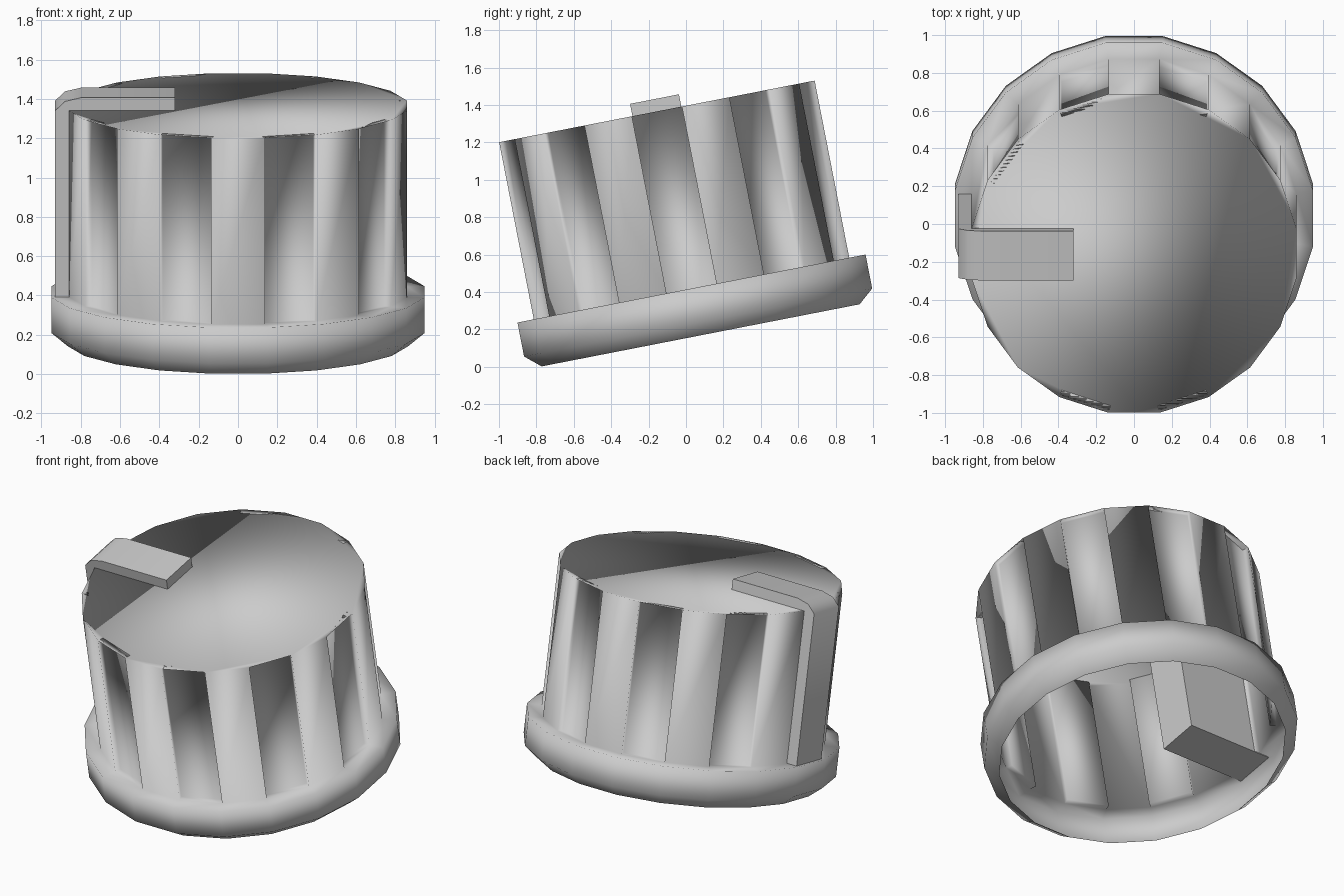
import bpy, bmesh, math
from mathutils import Vector

if "Cube" in bpy.data.objects:
    bpy.data.objects.remove(bpy.data.objects["Cube"])

SIDES = 20
TILT = math.radians(11.05)
BASE = (0.0, 0.107, 0.021)      # knob axis foot


def add_object(name, bm):
    me = bpy.data.meshes.new(name)
    bm.to_mesh(me)
    bm.free()
    ob = bpy.data.objects.new(name, me)
    bpy.context.collection.objects.link(ob)
    ob.location = BASE
    ob.rotation_euler = (TILT, 0, 0)
    return ob


# Knob shell: hollow, open below, skirt ring and straight body
profile = [(0.877, 0.15), (0.96, 0.22), (0.96, 0.405), (0.87, 0.405), (0.87, 1.37)]
bm = bmesh.new()
rings = []
for r, z in profile:
    ring = []
    for i in range(SIDES):
        a = 2 * math.pi * (i + 0.5) / SIDES - math.pi / 2
        ring.append(bm.verts.new((r * math.cos(a), r * math.sin(a), z)))
    rings.append(ring)
walls = []
for lo, hi in zip(rings, rings[1:]):
    walls = [bm.faces.new((lo[i], lo[(i + 1) % SIDES], hi[(i + 1) % SIDES], hi[i]))
             for i in range(SIDES)]
bm.faces.new(rings[-1])

# Grip grooves: every second body face pushed inwards
bm.normal_update()
grooves = bmesh.ops.extrude_discrete_faces(bm, faces=walls[0::2])["faces"]
for f in grooves:
    c = f.calc_center_median()
    inward = -Vector((c.x, c.y, 0)).normalized()
    bmesh.ops.translate(bm, verts=f.verts, vec=inward * 0.04)
for f in bm.faces:
    f.smooth = True
add_object("knob_shell", bm)

# Pointer: deep block through the shell with a rounded outer top end
outline = [(-0.32, 0.40), (-0.32, 1.437), (-0.80, 1.437), (-0.88, 1.418),
           (-0.93, 1.37), (-0.93, 0.40)]
bm = bmesh.new()
face = bm.faces.new([bm.verts.new((x, -0.133, z)) for x, z in outline])
ext = bmesh.ops.extrude_face_region(bm, geom=[face])
bmesh.ops.translate(bm, vec=(0, 0.266, 0),
                    verts=[g for g in ext["geom"] if isinstance(g, bmesh.types.BMVert)])
if not any(len(f.verts) == 6 and f.calc_center_median().y < 0 for f in bm.faces):
    bmesh.ops.holes_fill(bm, edges=bm.edges[:])
bmesh.ops.recalc_face_normals(bm, faces=bm.faces[:])
pointer = add_object("pointer", bm)
bpy.ops.object.select_all(action='DESELECT')
pointer.select_set(True)
bpy.context.view_layer.objects.active = pointer
bpy.ops.object.shade_smooth_by_angle(angle=math.radians(50))
